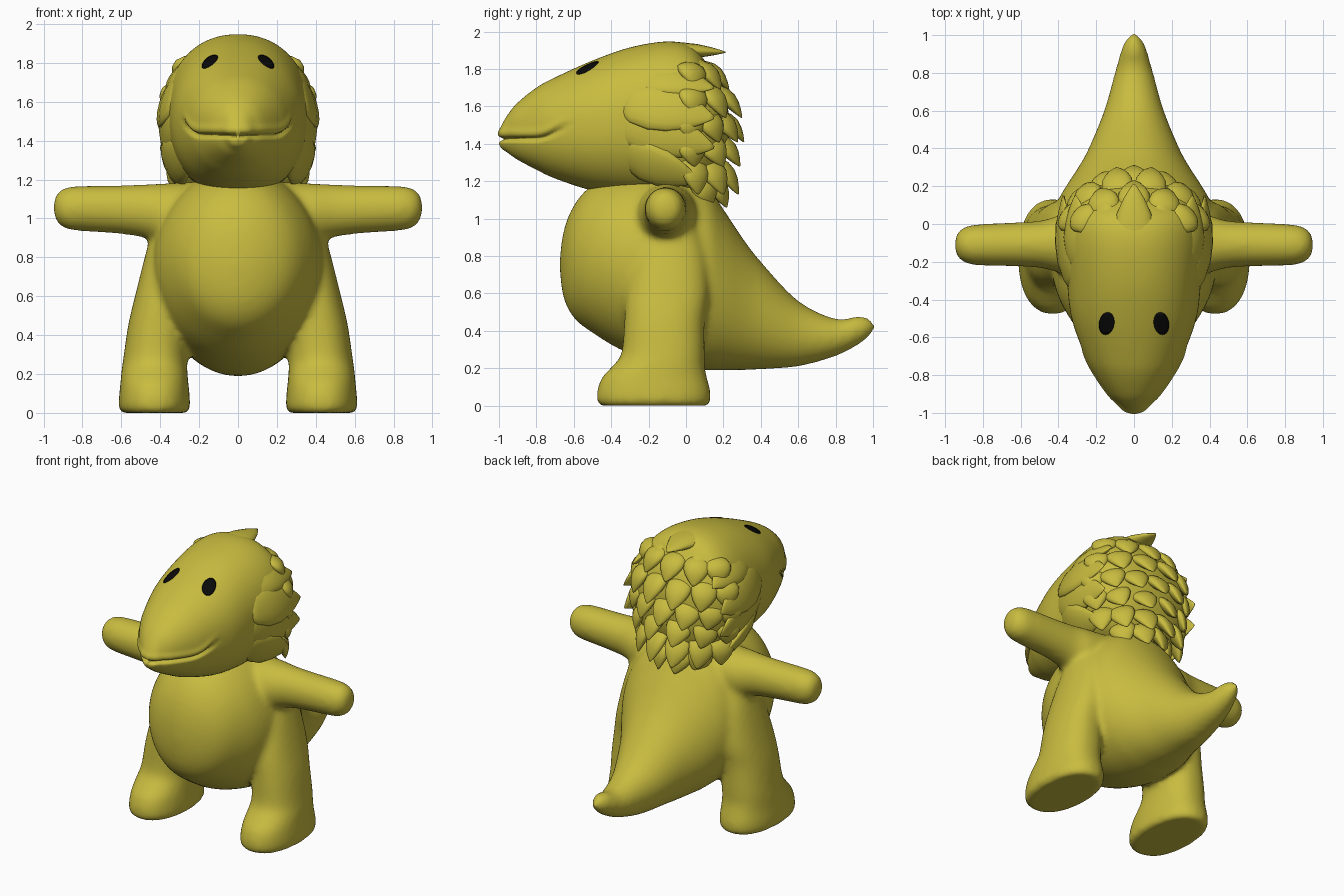
import bpy, bmesh, math
from mathutils import Vector
from mathutils.bvhtree import BVHTree

if "Cube" in bpy.data.objects:
    bpy.data.objects.remove(bpy.data.objects["Cube"], do_unlink=True)


def material(name, colour):
    m = bpy.data.materials.new(name)
    m.use_nodes = True
    m.diffuse_color = colour
    bsdf = m.node_tree.nodes["Principled BSDF"]
    bsdf.inputs["Base Color"].default_value = colour
    bsdf.inputs["Roughness"].default_value = 0.7
    return m


skin = material("mustard yellow", (0.58, 0.50, 0.05, 1))
black = material("black", (0.003, 0.003, 0.003, 1))


def make_object(name, bm, mat):
    bmesh.ops.recalc_face_normals(bm, faces=bm.faces)
    mesh = bpy.data.meshes.new(name)
    for f in bm.faces:
        f.smooth = True
    bm.to_mesh(mesh)
    mesh.materials.append(mat)
    ob = bpy.data.objects.new(name, mesh)
    bpy.context.collection.objects.link(ob)
    return ob


def bridge(bm, rings):
    """Skin a list of vertex rings and cap both ends."""
    n = len(rings[0])
    for r, q in zip(rings, rings[1:]):
        for i in range(n):
            j = (i + 1) % n
            bm.faces.new((r[i], r[j], q[j], q[i]))
    bm.faces.new(rings[0][::-1])
    bm.faces.new(rings[-1])


def spline(rows, steps):
    """Catmull-Rom interpolation through the station rows."""
    out = []
    for i in range(len(rows) - 1):
        a, b, c, d = (rows[max(0, min(len(rows) - 1, i + k))] for k in (-1, 0, 1, 2))
        for s in range(steps):
            t = s / steps
            out.append([0.5 * (2 * q + (r - p) * t + (2 * p - 5 * q + 4 * r - w) * t * t
                               + (3 * q - p - 3 * r + w) * t ** 3)
                        for p, q, r, w in zip(a, b, c, d)])
    return out + [list(rows[-1])]


def loft(bm, rows, axis, n=48, steps=4, power=1.0, side=1):
    """Rows are (position, a low, a high, b low, b high) across the axis."""
    rings = []
    for t, a0, a1, b0, b1 in spline(rows, steps):
        ring = []
        for i in range(n):
            u = 2 * math.pi * i / n
            c, s = math.cos(u), math.sin(u)
            a = (a0 + a1) / 2 + (a1 - a0) / 2 * math.copysign(abs(c) ** power, c)
            b = (b0 + b1) / 2 + (b1 - b0) / 2 * math.copysign(abs(s) ** power, s)
            p = [a, b]
            p.insert(axis, t)
            ring.append(bm.verts.new((p[0] * side, p[1], p[2])))
        rings.append(ring)
    bridge(bm, rings)


# Torso and tail: (y, half width, bottom, top)
torso = [(-.675, .02, .73, .78), (-.655, .13, .58, .93), (-.6, .25, .47, 1.07),
         (-.5, .34, .39, 1.18), (-.33, .42, .29, 1.24), (-.1, .445, .215, 1.25),
         (.1, .41, .19, 1.18), (.2, .36, .19, 1.05), (.3, .295, .19, .90),
         (.4, .24, .195, .77), (.6, .158, .21, .56), (.8, .102, .265, .465),
         (.92, .068, .325, .48), (.98, .04, .37, .465), (1.01, .01, .41, .43)]
body = bmesh.new()
loft(body, [(y, -w, w, lo, hi) for y, w, lo, hi in torso], 1)

# Legs with feet: (z, inner x, outer x, front y, back y)
leg = [(0, .265, .595, -.455, .115), (.02, .248, .612, -.475, .13),
       (.08, .248, .612, -.475, .13), (.15, .255, .605, -.45, .112),
       (.21, .26, .60, -.395, .10), (.28, .262, .59, -.345, .10),
       (.45, .255, .565, -.33, .10), (.6, .24, .53, -.32, .12),
       (.8, .2, .48, -.28, .11), (.95, .15, .44, -.22, .07)]
# Arms: (x, front y, back y, bottom, top)
arm = [(.2, -.27, .07, .84, 1.19), (.38, -.26, .05, .86, 1.18), (.48, -.235, .02, .90, 1.175),
       (.6, -.225, .01, .92, 1.17), (.8, -.22, .0, .935, 1.168), (.88, -.21, -.01, .945, 1.16),
       (.93, -.18, -.04, .98, 1.13), (.95, -.125, -.095, 1.04, 1.07)]
for side in (1, -1):
    loft(body, leg, 2, power=0.88, side=side)
    loft(body, arm, 0, side=side)
body_ob = make_object("body_with_limbs", body, skin)
remesh = body_ob.modifiers.new("blend", "REMESH")
remesh.mode = "VOXEL"
remesh.voxel_size = 0.018
remesh.use_smooth_shade = True
soften = body_ob.modifiers.new("soften", "SMOOTH")
soften.factor = 0.5
soften.iterations = 10

# Head: (y, half width, bottom, top)
skull = [(-1.0, .01, 1.40, 1.45), (-.985, .05, 1.375, 1.50), (-.95, .085, 1.35, 1.56),
         (-.9, .135, 1.315, 1.62), (-.8, .205, 1.262, 1.70), (-.7, .258, 1.215, 1.755),
         (-.5, .33, 1.15, 1.845), (-.3, .355, 1.12, 1.915), (-.1, .37, 1.12, 1.947),
         (.03, .365, 1.12, 1.92), (.12, .32, 1.17, 1.82), (.18, .25, 1.24, 1.74),
         (.22, .12, 1.36, 1.62), (.23, .02, 1.47, 1.51)]
head = bmesh.new()
loft(head, [(y, -w, w, lo, hi) for y, w, lo, hi in skull], 1, n=200, steps=7, power=0.92)
bmesh.ops.recalc_face_normals(head, faces=head.faces)
head.normal_update()

# Mouth: press a curved crease into the muzzle, with a slight lip above it
for v in head.verts:
    y = v.co.y
    if y < -.63:
        corner = max(0, (y + .82) / .17)
        line = 1.425 + .075 * min(1.1, corner) ** 2
        fade = min(1, (-.63 - y) / .06)
        groove = math.exp(-((v.co.z - line) / .011) ** 2)
        lip = math.exp(-((v.co.z - line - .035) / .022) ** 2)
        v.co += v.normal * fade * (.008 * lip - .026 * groove)
tree = BVHTree.FromBMesh(head)
make_object("head", head, skin)

# Eyes: thin ovals laid on the brow
for side, label in ((1, "left"), (-1, "right")):
    eye = bmesh.new()
    rings = []
    for k in (1, .75, .5, .25, .05):
        ring = []
        for i in range(24):
            u = 2 * math.pi * i / 24
            x = side * (.145 + k * (.041 * math.cos(u) - .006 * math.sin(u)))
            y = -.527 + .06 * k * math.sin(u)
            hit = tree.ray_cast(Vector((x, y, 3)), Vector((0, 0, -1)))[0]
            ring.append(eye.verts.new((x, y, hit.z + .005)))
        rings.append(ring)
    bridge(eye, rings)
    eye.faces.ensure_lookup_table()
    make_object(label + "_eye", eye, black)

# Mane: overlapping flattened locks
mane = bmesh.new()
leaf = [(0, .35), (.15, .8), (.35, 1), (.55, .95), (.72, .74), (.86, .46), (.95, .22), (1, .06)]


def lock(root, tip, width, thick, bow=.025):
    root, tip = Vector(root), Vector(tip)
    along = (tip - root).normalized()
    out = (root + tip) / 2 - Vector((0, -.2, 1.5))
    out = (out - along * out.dot(along)).normalized()
    across = along.cross(out)
    rings = []
    for t, r in leaf:
        centre = root.lerp(tip, t) + out * bow * math.sin(math.pi * t)
        ring = []
        for i in range(16):
            u = 2 * math.pi * i / 16
            ring.append(mane.verts.new(centre + across * width * r * math.cos(u)
                                       + out * thick * r * math.sin(u)))
        rings.append(ring)
    bridge(mane, rings)


# Rows down the back: (root z, tip z, root rx, root ry, tip rx, tip ry, count, spread)
rows = [(1.83, 1.69, .24, .10, .34, .28, 5, 66),
        (1.71, 1.54, .31, .17, .38, .36, 6, 72),
        (1.57, 1.41, .33, .19, .375, .36, 7, 76),
        (1.44, 1.28, .32, .18, .36, .35, 6, 74),
        (1.33, 1.13, .28, .17, .34, .34, 6, 70),
        (1.24, 1.06, .20, .15, .22, .28, 4, 50)]
for z0, z1, rx, ry, tx, ty, count, spread in rows:
    for i in range(count):
        a = math.radians(spread * (2 * i / (count - 1) - 1))
        s, c = math.sin(a), math.cos(a)
        lock((rx * s, ry * c - .05, z0), (tx * s, ty * c - .05, z1), .085, .04)

# Crown and cheek locks sweeping back
lock((0, -.32, 1.86), (0, .21, 1.89), .12, .05, .02)
for s in (1, -1):
    lock((s * .13, -.28, 1.84), (s * .16, .15, 1.80), .11, .05)
    lock((s * .24, -.30, 1.74), (s * .31, .15, 1.70), .11, .045)
    lock((s * .31, -.36, 1.62), (s * .375, .15, 1.54), .13, .04)
    lock((s * .31, -.38, 1.52), (s * .37, .15, 1.38), .13, .04)
    lock((s * .28, -.36, 1.38), (s * .335, .07, 1.20), .12, .04)
make_object("mane", mane, skin)
